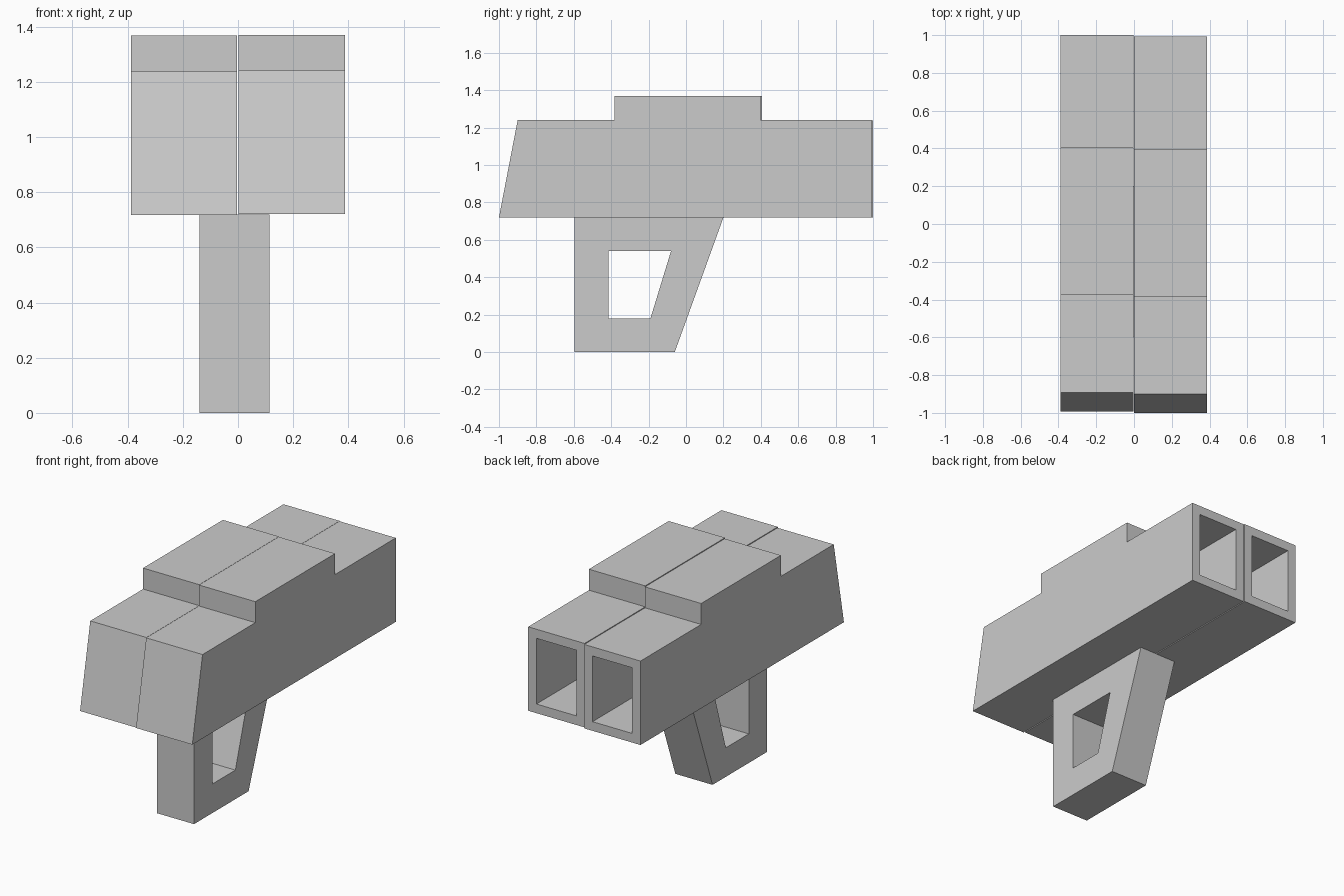
import bpy, bmesh
from mathutils import Vector

if "Cube" in bpy.data.objects:
    bpy.data.objects.remove(bpy.data.objects["Cube"])


def finish(bm, name):
    bmesh.ops.recalc_face_normals(bm, faces=bm.faces)
    mesh = bpy.data.meshes.new(name)
    bm.to_mesh(mesh)
    bm.free()
    obj = bpy.data.objects.new(name, mesh)
    bpy.context.collection.objects.link(obj)
    return obj


def prism(profile, x0, x1):
    """Extrude a (y, z) outline along x."""
    bm = bmesh.new()
    face = bm.faces.new([bm.verts.new((x0, y, z)) for y, z in profile])
    ext = bmesh.ops.extrude_face_region(bm, geom=[face])["geom"]
    verts = [v for v in ext if isinstance(v, bmesh.types.BMVert)]
    bmesh.ops.translate(bm, verts=verts, vec=(x1 - x0, 0, 0))
    bmesh.ops.recalc_face_normals(bm, faces=bm.faces)
    return bm


# Body halves: stepped profile with a deep rectangular bore in the back face
BODY = [(-1, 0.72), (-0.9, 1.24), (-0.383, 1.24), (-0.383, 1.37),
        (0.398, 1.37), (0.398, 1.24), (0.992, 1.24), (0.992, 0.72)]
BORE_WALL, BORE_DEPTH = 0.08, 0.9


def body_half(name, x0, x1, offset):
    bm = prism(BODY, x0, x1)
    back = max(bm.faces, key=lambda f: f.calc_center_median().y)
    bmesh.ops.inset_region(bm, faces=[back], thickness=BORE_WALL)
    rim = bmesh.ops.extrude_discrete_faces(bm, faces=[back])["faces"][0]
    bmesh.ops.translate(bm, verts=rim.verts, vec=(0, -BORE_DEPTH, 0))
    bmesh.ops.translate(bm, verts=bm.verts, vec=Vector(offset))
    return finish(bm, name)


body_half("body_right", 0.001, 0.387, (0, 0, 0))
body_half("body_left", -0.388, -0.003, (0, 0.008, -0.002))

# Handle: four-sided loop with a matching window through it
OUTER = [(-0.595, 0.719), (-0.595, 0), (-0.06, 0), (0.2, 0.719)]
INNER = [(-0.415, 0.54), (-0.415, 0.18), (-0.19, 0.18), (-0.08, 0.54)]
bm = bmesh.new()
rings = [[bm.verts.new((x, y, z)) for y, z in loop]
         for x, loop in ((-0.14, OUTER), (0.115, OUTER), (0.115, INNER), (-0.14, INNER))]
for r in range(4):
    a, b = rings[r], rings[(r + 1) % 4]
    for i in range(4):
        j = (i + 1) % 4
        bm.faces.new((a[i], a[j], b[j], b[i]))
finish(bm, "handle")
